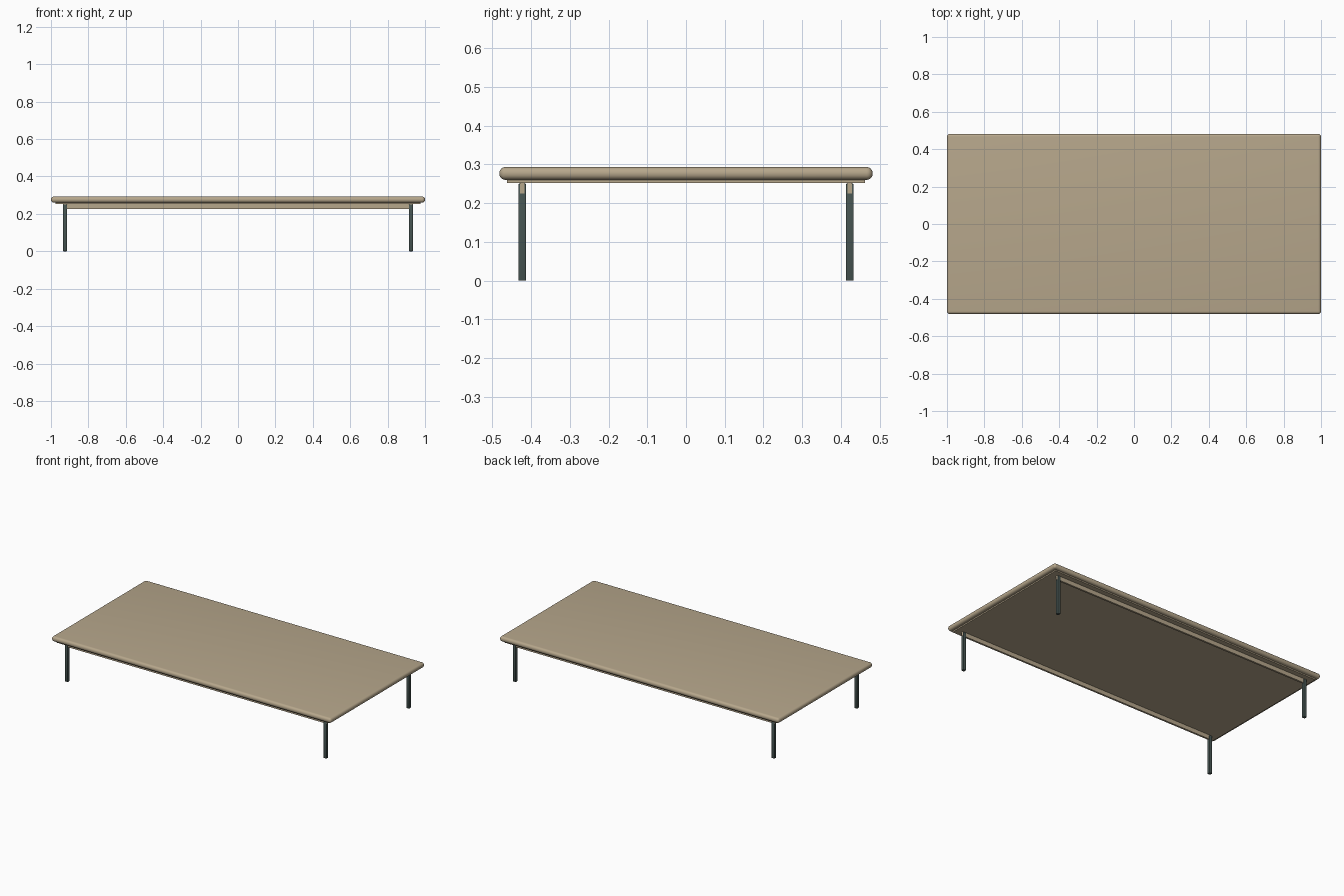
import bpy

if "Cube" in bpy.data.objects:
    bpy.data.objects.remove(bpy.data.objects["Cube"])


def material(name, rgb):
    m = bpy.data.materials.new(name)
    m.diffuse_color = (*rgb, 1.0)
    m.use_nodes = True
    m.node_tree.nodes["Principled BSDF"].inputs["Base Color"].default_value = m.diffuse_color
    return m


tan = material("warm_tan_wood", (0.47, 0.385, 0.26))
dark = material("dark_grey_green_metal", (0.062, 0.09, 0.084))


def box(name, lo, hi, mat, bevel=0.0, segments=1):
    """Box between two corners, with optional rounded edges."""
    bpy.ops.mesh.primitive_cube_add(
        size=1, location=[(a + b) / 2 for a, b in zip(lo, hi)])
    ob = bpy.context.object
    ob.name = name
    ob.scale = [b - a for a, b in zip(lo, hi)]
    bpy.ops.object.transform_apply(location=False, rotation=False, scale=True)
    ob.data.materials.append(mat)
    if bevel:
        mod = ob.modifiers.new("rounded_edges", 'BEVEL')
        mod.width = bevel
        mod.segments = segments
        bpy.ops.object.modifier_apply(modifier=mod.name)
        bpy.ops.object.shade_smooth_by_angle()
    return ob


# Table top with fully rounded edges
box("table_top", (-1, -0.482, 0.26), (1, 0.482, 0.293), tan, 0.0155, 6)

# Thin panel under the top
box("under_panel", (-0.976, -0.462, 0.252), (0.976, 0.462, 0.262), tan)

for sy, side in ((-1, "front"), (1, "back")):
    y = sy * 0.423
    # Long rail running through the leg tops
    box(side + "_rail", (-0.936, y - 0.006, 0.225), (0.936, y + 0.006, 0.254), tan)
    # Square legs
    for sx, end in ((-1, "left"), (1, "right")):
        x = sx * 0.925
        box(f"{side}_{end}_leg", (x - 0.01, y - 0.01, 0), (x + 0.01, y + 0.01, 0.25),
            dark, 0.002, 2)
